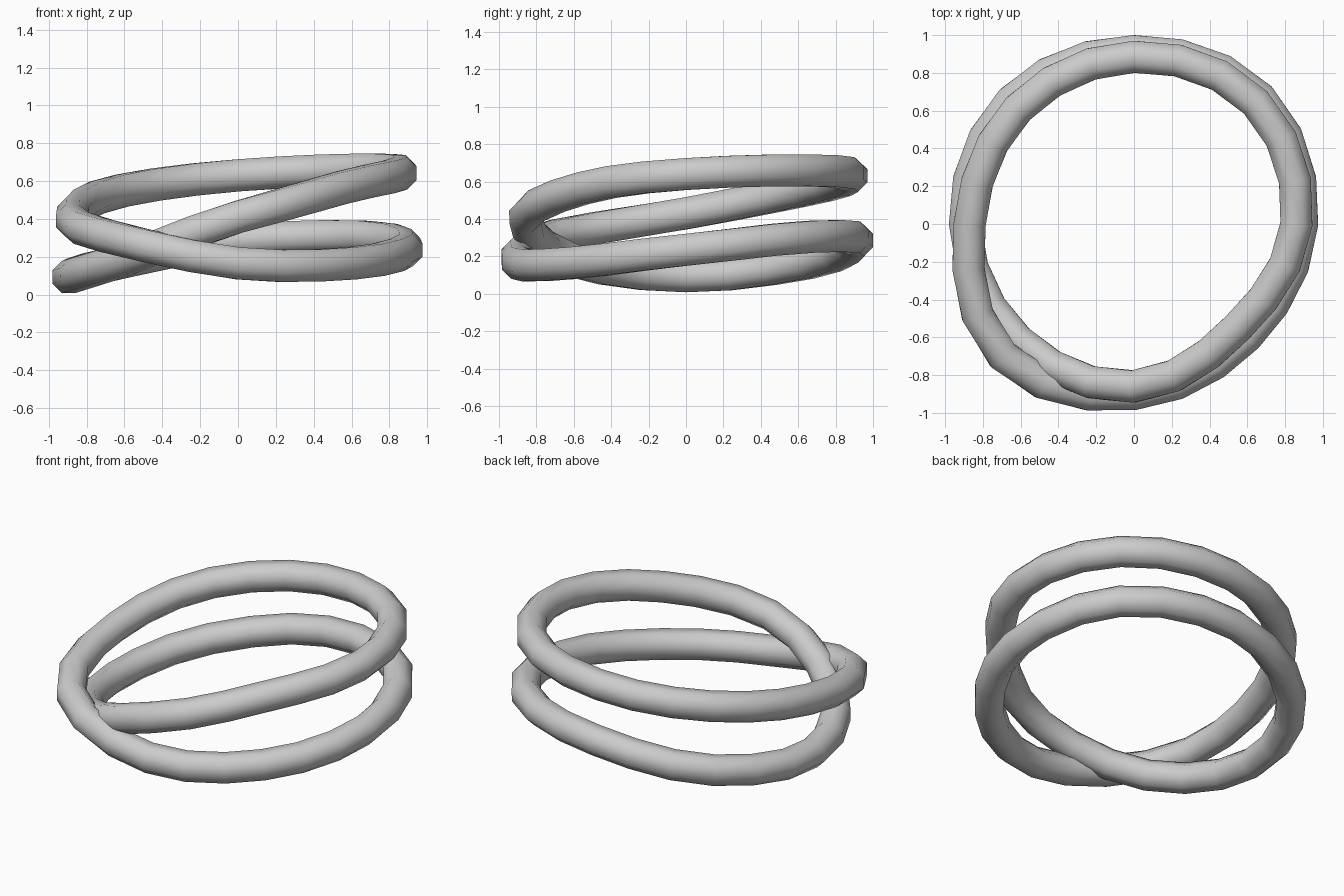
import bpy
import bmesh
import math
from mathutils import Vector

cube = bpy.data.objects.get("Cube")
if cube:
    bpy.data.objects.remove(cube, do_unlink=True)

TUBE_RADIUS = 0.092
SIDES = 8
STEPS_PER_KEY = 3

# Centre line of the double loop: (distance from axis, height) at each eighth of a turn
KEYS = [
    (0.86, 0.64), (0.91, 0.66), (0.885, 0.63), (0.865, 0.55),
    (0.87, 0.43), (0.985, 0.31), (0.90, 0.165), (0.845, 0.165),
    (0.89, 0.235), (0.945, 0.305), (0.915, 0.285), (0.92, 0.165),
    (0.895, 0.093), (0.87, 0.18), (0.86, 0.41), (0.775, 0.565),
]


def catmull_rom(a, b, c, d, t):
    return 0.5 * (2 * b + (c - a) * t + (2 * a - 5 * b + 4 * c - d) * t ** 2
                  + (3 * b - a - 3 * c + d) * t ** 3)


def centre_line(keys, steps):
    """Closed path that winds around the z axis, smoothed between the keys."""
    vectors = [Vector(k) for k in keys]
    count = len(vectors)
    path = []
    for i in range(count):
        near = [vectors[(i + offset) % count] for offset in (-1, 0, 1, 2)]
        for step in range(steps):
            t = step / steps
            distance, height = catmull_rom(*near, t)
            angle = math.radians(45) * (i + t)
            path.append(Vector((distance * math.cos(angle), distance * math.sin(angle), height)))
    return path


def sweep_closed_tube(name, path, radius, sides, material):
    """Sweep an upright polygon along a closed path."""
    bm = bmesh.new()
    rings = []
    count = len(path)
    for i, point in enumerate(path):
        tangent = (path[(i + 1) % count] - path[i - 1]).normalized()
        outward = tangent.cross(Vector((0, 0, 1))).normalized()
        upward = outward.cross(tangent)
        ring = []
        for s in range(sides):
            angle = math.tau * (s + 0.5) / sides
            offset = outward * math.cos(angle) + upward * math.sin(angle)
            ring.append(bm.verts.new(point + offset * radius))
        rings.append(ring)
    for i, ring in enumerate(rings):
        following = rings[(i + 1) % count]
        for s in range(sides):
            n = (s + 1) % sides
            bm.faces.new((ring[s], following[s], following[n], ring[n]))
    bmesh.ops.recalc_face_normals(bm, faces=bm.faces)
    for face in bm.faces:
        face.smooth = True
    mesh = bpy.data.meshes.new(name)
    bm.to_mesh(mesh)
    bm.free()
    mesh.materials.append(material)
    obj = bpy.data.objects.new(name, mesh)
    bpy.context.collection.objects.link(obj)
    return obj


# Single plain grey
grey = bpy.data.materials.new("light_grey")
grey.use_nodes = True
colour = (0.6, 0.6, 0.6, 1)
grey.diffuse_color = colour
grey.node_tree.nodes["Principled BSDF"].inputs["Base Color"].default_value = colour

# Double-wound ring
sweep_closed_tube("double_loop_ring", centre_line(KEYS, STEPS_PER_KEY), TUBE_RADIUS, SIDES, grey)
